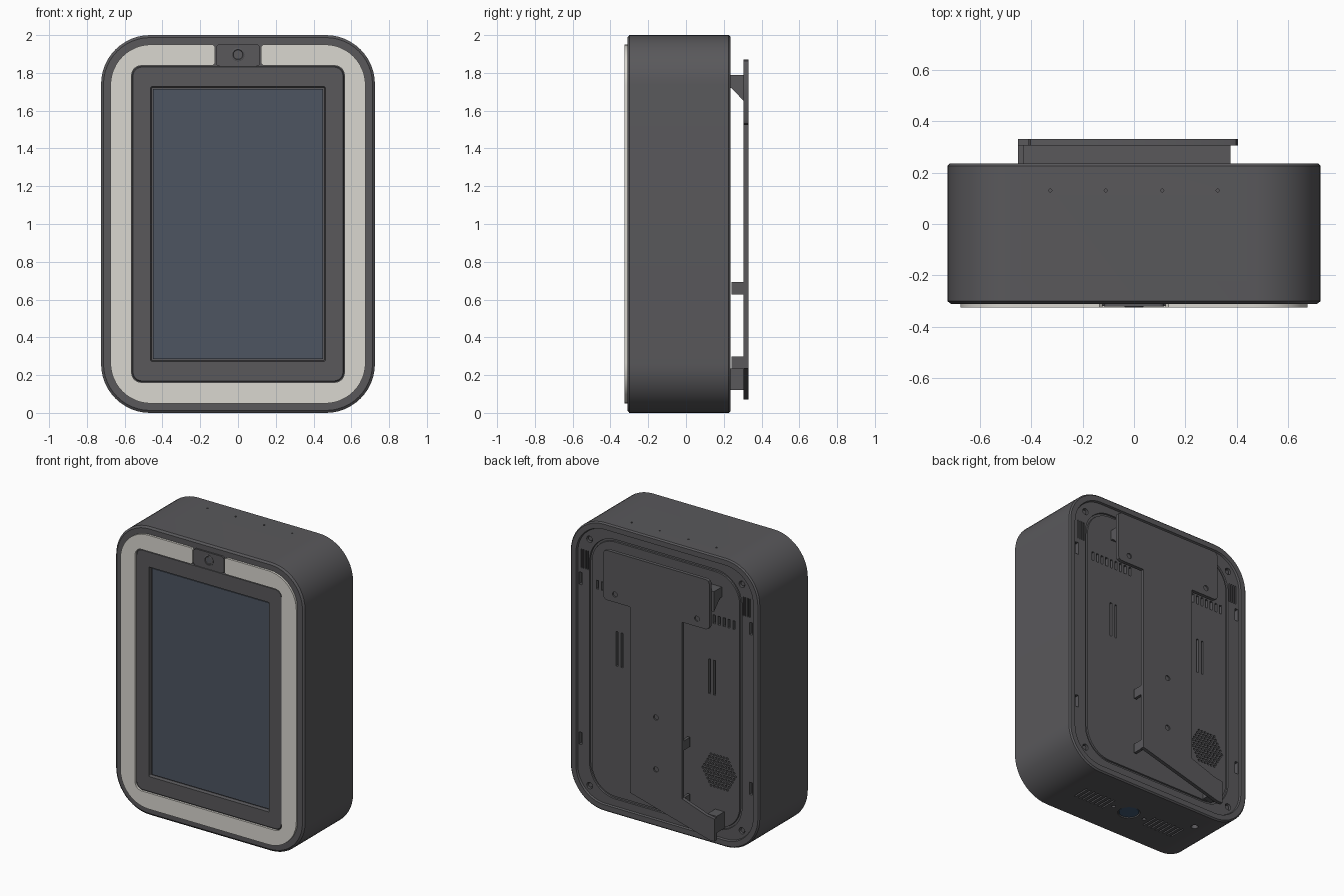
import bpy, bmesh
from math import sin, cos, pi

if "Cube" in bpy.data.objects:
    bpy.data.objects.remove(bpy.data.objects["Cube"])

SEG = 12  # segments per rounded corner


def material(name, rgb):
    m = bpy.data.materials.new(name)
    m.diffuse_color = (*rgb, 1)
    m.use_nodes = True
    m.node_tree.nodes["Principled BSDF"].inputs["Base Color"].default_value = m.diffuse_color
    return m


DARK = material("dark_plastic", (0.10, 0.098, 0.105))
WHITE = material("light_diffuser", (0.70, 0.68, 0.63))
GLASS = material("screen_glass", (0.075, 0.09, 0.12))
BLUE = material("sensor_blue", (0.05, 0.10, 0.17))


def rounded(hw, hh, r, cx=0.0, cz=1.0):
    """Rounded rectangle, anticlockwise from the top right corner."""
    pts = []
    for q, (sx, sz) in enumerate([(1, 1), (-1, 1), (-1, -1), (1, -1)]):
        for i in range(SEG + 1):
            a = (q + i / SEG) * pi / 2
            pts.append((cx + sx * (hw - r) + r * cos(a), cz + sz * (hh - r) + r * sin(a)))
    return pts


def rect(cx, cz, w, h):
    return [(cx + sx * w / 2, cz + sz * h / 2) for sx, sz in [(1, 1), (-1, 1), (-1, -1), (1, -1)]]


def circle(cx, cz, r, n=24):
    return [(cx + r * cos(2 * pi * i / n), cz + r * sin(2 * pi * i / n)) for i in range(n)]


def loft(bm, sections, axis="y"):
    """Skin a stack of (outline, depth) sections and cap both ends."""
    place = {"y": lambda u, v, d: (u, d, v), "z": lambda u, v, d: (u, v, d),
             "x": lambda u, v, d: (d, u, v)}[axis]
    rings = [[bm.verts.new(place(u, v, d)) for u, v in pts] for pts, d in sections]
    faces = [bm.faces.new(rings[0]), bm.faces.new(rings[-1])]
    for a, b in zip(rings, rings[1:]):
        n = len(a)
        faces += [bm.faces.new((a[i], a[(i + 1) % n], b[(i + 1) % n], b[i])) for i in range(n)]
    bmesh.ops.recalc_face_normals(bm, faces=faces)


def make(name, bm, mat=DARK):
    me = bpy.data.meshes.new(name)
    bm.to_mesh(me)
    bm.free()
    ob = bpy.data.objects.new(name, me)
    bpy.context.collection.objects.link(ob)
    me.materials.append(mat)
    return ob


def activate(ob):
    bpy.ops.object.select_all(action="DESELECT")
    ob.select_set(True)
    bpy.context.view_layer.objects.active = ob


def smooth(ob):
    activate(ob)
    bpy.ops.object.shade_smooth_by_angle(angle=0.5)


def part(name, shapes, mat=DARK, axis="y"):
    """One object from several (outline, start, end) prisms."""
    bm = bmesh.new()
    for pts, a, b in shapes:
        loft(bm, [(pts, a), (pts, b)], axis)
    ob = make(name, bm, mat)
    smooth(ob)
    return ob


def carve(ob, cutter):
    mod = ob.modifiers.new("cut", "BOOLEAN")
    mod.operation, mod.solver, mod.object = "DIFFERENCE", "EXACT", cutter
    activate(ob)
    bpy.ops.object.modifier_apply(modifier=mod.name)
    bpy.data.objects.remove(cutter)
    smooth(ob)


# Body: one loft from the screen recess, round the shell, to the rear panel
bm = bmesh.new()
loft(bm, [(rounded(hw, hh, r), y) for hw, hh, r, y in [
    (.457, .722, .004, -.295), (.462, .727, .006, -.318),
    (.555, .830, .045, -.318), (.560, .835, .050, -.310),
    (.712, .987, .247, -.310), (.725, 1.0, .260, -.300),
    (.725, 1.0, .260, .226), (.716, .991, .251, .235),
    (.680, .955, .215, .235), (.675, .950, .210, .222),
    (.585, .900, .200, .222), (.583, .898, .198, .212),
    (.570, .885, .185, .212), (.568, .883, .183, .222)]])
body = make("body_shell", bm)

# Rear openings: vents, clips, screw wells
cut = bmesh.new()


def pocket(pts, d0=.195, d1=.26, axis="y"):
    loft(cut, [(pts, d0), (pts, d1)], axis)


for s in (-1, 1):
    for i in range(4):
        pocket(rect(s * (.597 + .017 * i), 1.70, .008, .13))
    for i in range(9):
        pocket(rect(s * (.22 + .038 * i), 1.55, .018, .06))
    for x in (.335, .375):
        pocket(rect(s * x, 1.145, .014, .24))
    for z in (.45, 1.56):
        pocket(rect(s * .655, z, .022, .085))
    for z in (.14, 1.85):
        pocket(circle(s * .585, z, .022))
# Speaker grille in a hexagonal pattern
for row in range(-5, 6):
    for col in range(11 - abs(row)):
        x = -.41 + (col - (10 - abs(row)) / 2) * .025
        pocket(circle(x, .5 + row * .0217, .0085, 6))
# Underside: slots, sensor well, fixings and plug hole
for s in (-1, 1):
    for i in range(8):
        pocket(rect(s * (.17 + .032 * i), -.05, .011, .12), -.05, .02, "z")
    pocket(circle(s * .125, -.05, .013, 16), -.05, .015, "z")
pocket(circle(0, -.05, .07, 32), -.05, .02, "z")
pocket(circle(-.43, .08, .022, 16), -.05, .03, "z")
# Microphone holes on top
for x in (-.325, -.11, .11, .325):
    pocket(circle(x, .13, .006, 10), 1.97, 2.05, "z")
carve(body, make("vent_cutter", cut))

# Rear screws in their wells, and the sensor underneath
part("panel_screws", [(circle(s * .585, z, .015), .19, .212) for s in (-1, 1) for z in (.14, 1.85)])
part("bottom_sensor", [(circle(0, -.05, .064, 32), .004, .03)], BLUE, "z")

# Screen
part("screen", [(rect(0, 1, .90, 1.43), -.303, -.29)], GLASS)

# Light ring, open at the top for the camera
k = SEG + 1
outer, inner = rounded(.675, .95, .215), rounded(.563, .838, .05)
outer, inner = outer[k:] + outer[:k], inner[k:] + inner[:k]
g = .122
outline = ([(-g - .012, 1.95)] + outer + [(g + .012, 1.95), (g, 1.938), (g, 1.85), (g + .012, 1.838)]
           + inner[::-1] + [(-g - .012, 1.838), (-g, 1.85), (-g, 1.938)])
ring = part("light_ring", [(outline, -.325, -.30)], WHITE)

# Camera
part("camera_housing", [(rounded(.117, .058, .02, 0, 1.893), -.321, -.30)])
bm = bmesh.new()
loft(bm, [(circle(0, 1.897, r, 32), y) for r, y in
          [(.036, -.31), (.036, -.3235), (.033, -.325), (.027, -.325), (.021, -.315)]])
smooth(make("camera_bezel", bm))
part("camera_lens", [(circle(0, 1.897, .017), -.321, -.31)], GLASS)

# Mounting bracket: wide head, stem and slanted foot
bracket = part("mounting_bracket", [([
    (-.41, 1.845), (-.402, 1.862), (-.385, 1.87), (.38, 1.87), (.397, 1.862), (.405, 1.845),
    (.405, 1.55), (.397, 1.533), (.38, 1.525), (.2, 1.525), (.2, .236), (-.41, .07), (-.45, .07),
    (-.45, .225), (-.385, .235), (-.2, .30), (-.2, 1.525), (-.385, 1.525), (-.402, 1.533),
    (-.41, 1.55)], .305, .33)])
holes = [(-.315, 1.58), (.315, 1.58), (0, .81), (0, .45)]
cutter = part("hole_cutter", [(circle(x, z, .018), .29, .35) for x, z in holes])
carve(bracket, cutter)
part("bracket_screws", [(circle(x, z, .0175), .308, .322) for x, z in holes])

# Hanging wedge, stem tabs and foot block between body and bracket
part("hanging_wedge", [([(.215, 1.79), (.307, 1.79), (.307, 1.65), (.24, 1.72), (.215, 1.72)],
                        -.43, .375)], axis="x")
part("stem_tabs", [(rect(s * .19, z, .02, .065), .24, .307) for s in (-1, 1) for z in (.66, .265)])
part("foot_block", [(rect(-.415, .178, .07, .115), .215, .307)])
